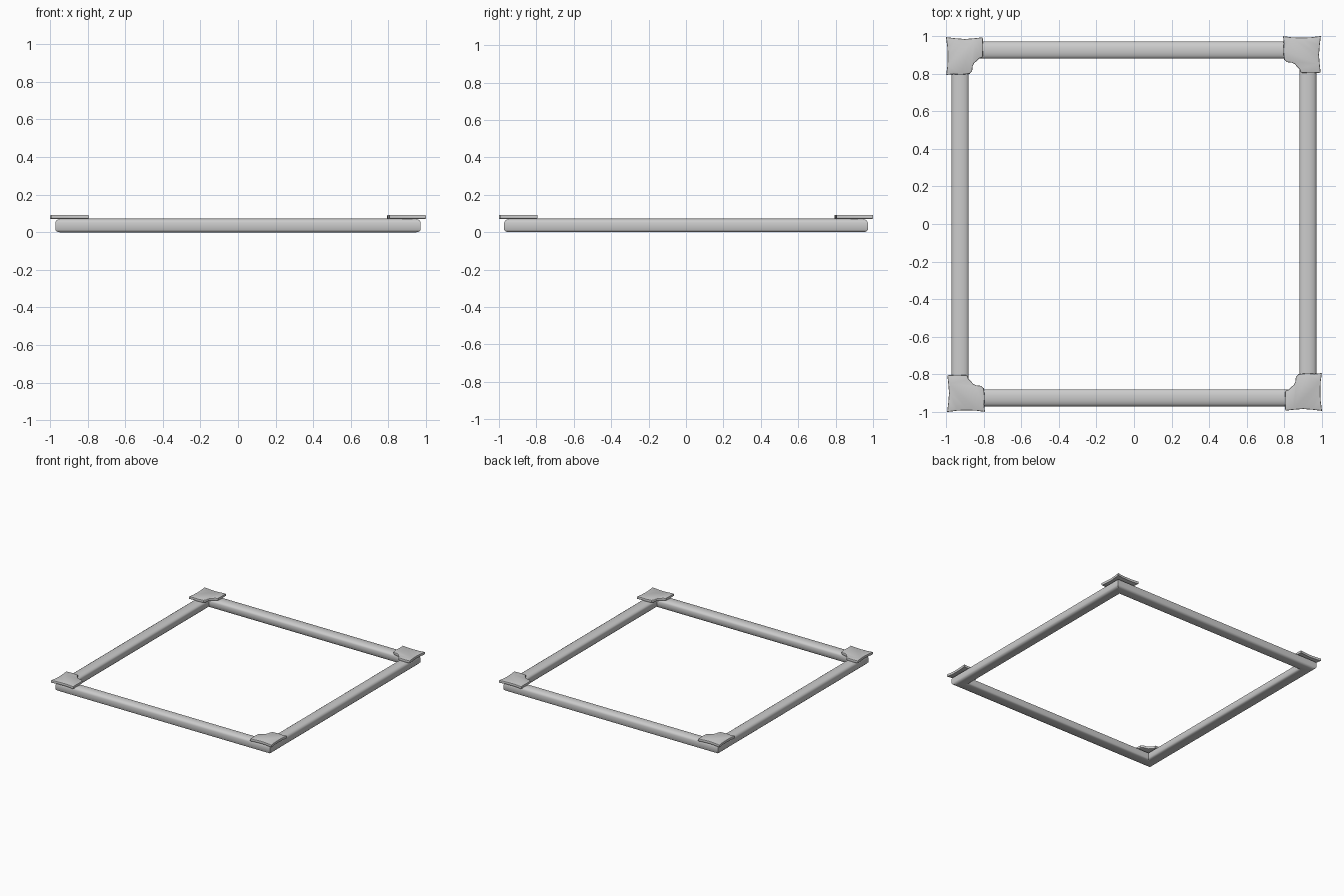
import bpy, bmesh, math
from mathutils import Matrix

if "Cube" in bpy.data.objects:
    bpy.data.objects.remove(bpy.data.objects["Cube"])


def finish(bm, name, angle):
    bmesh.ops.recalc_face_normals(bm, faces=bm.faces)
    me = bpy.data.meshes.new(name)
    bm.to_mesh(me)
    bm.free()
    ob = bpy.data.objects.new(name, me)
    bpy.context.collection.objects.link(ob)
    bpy.ops.object.select_all(action='DESELECT')
    ob.select_set(True)
    bpy.context.view_layer.objects.active = ob
    bpy.ops.object.shade_smooth_by_angle(angle=math.radians(angle))
    return ob


# rail cross-section: (distance from centre, height), softly domed top
RAIL = [(0.887, 0.003), (0.90, 0.0), (0.95, 0.0), (0.965, 0.004), (0.972, 0.013),
        (0.972, 0.052), (0.968, 0.061), (0.957, 0.068), (0.94, 0.072), (0.925, 0.073),
        (0.91, 0.072), (0.894, 0.067), (0.884, 0.06), (0.88, 0.05), (0.88, 0.012)]


# four rails meeting in mitred corners
def rail(name, turn):
    bm = bmesh.new()
    ends = [[bm.verts.new((s * d, -d, z)) for d, z in RAIL] for s in (-1, 1)]
    n = len(RAIL)
    for i in range(n):
        j = (i + 1) % n
        bm.faces.new((ends[0][i], ends[0][j], ends[1][j], ends[1][i]))
    bm.transform(Matrix.Rotation(turn, 4, 'Z'))
    finish(bm, name, 40)


# corner plate outline with slightly wavy edges and a scooped inner corner
PLATE = [(0.994, 1.0), (0.988, 0.95), (0.984, 0.90), (0.988, 0.85), (0.993, 0.805),
         (0.94, 0.802), (0.888, 0.805), (0.88, 0.825), (0.868, 0.836), (0.856, 0.85),
         (0.84, 0.858), (0.815, 0.861), (0.799, 0.874), (0.794, 0.92), (0.797, 0.96),
         (0.793, 0.999), (0.84, 0.993), (0.89, 0.991), (0.94, 0.993)]


def plate(name, turn):
    bm = bmesh.new()
    f = bm.faces.new([bm.verts.new((x, y, 0.071)) for x, y in PLATE])
    ext = bmesh.ops.extrude_face_region(bm, geom=[f])
    top = [v for v in ext['geom'] if isinstance(v, bmesh.types.BMVert)]
    bmesh.ops.translate(bm, verts=top, vec=(0, 0, 0.022))
    rims = [e for e in bm.edges if abs(e.verts[0].co.z - e.verts[1].co.z) < 1e-5]
    bmesh.ops.bevel(bm, geom=rims, offset=0.005, segments=2, profile=0.5, affect='EDGES')
    bm.transform(Matrix.Rotation(turn, 4, 'Z'))
    finish(bm, name, 35)


for k, side in enumerate(("front", "right", "back", "left")):
    rail(side + "_rail", k * math.pi / 2)
for k, corner in enumerate(("back_right", "back_left", "front_left", "front_right")):
    plate(corner + "_corner_plate", k * math.pi / 2)
